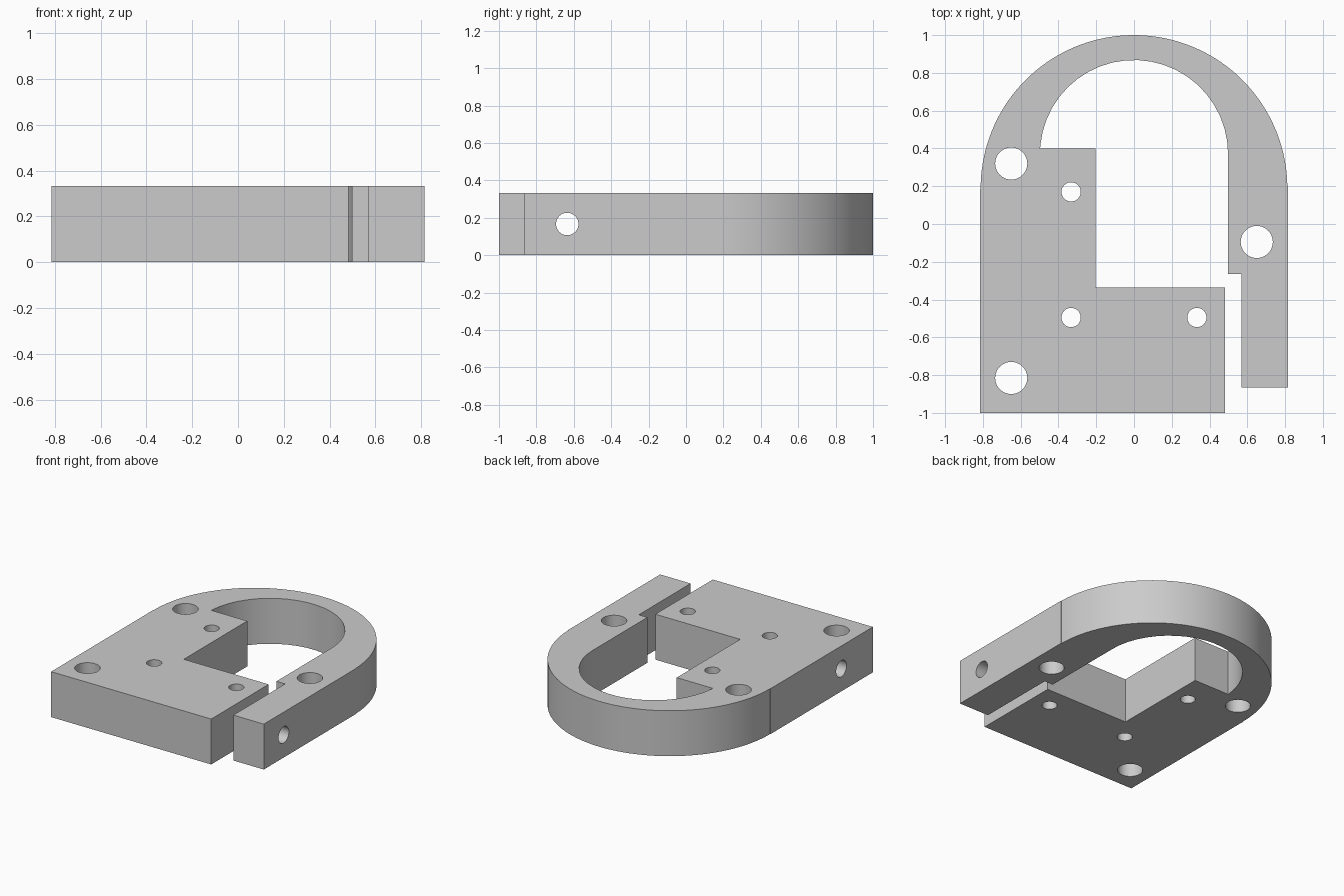
import bpy, bmesh
from math import cos, sin, pi, radians
from mathutils import Matrix, Vector

if "Cube" in bpy.data.objects:
    bpy.data.objects.remove(bpy.data.objects["Cube"], do_unlink=True)

HEIGHT = 0.333
HALF = 0.815

grey = bpy.data.materials.new("plain grey")
grey.use_nodes = True
colour = (0.6, 0.6, 0.6, 1)
grey.diffuse_color = colour
grey.node_tree.nodes["Principled BSDF"].inputs["Base Color"].default_value = colour


def arc(cy, r, start, end, steps):
    angles = [start + (end - start) * i / steps for i in range(steps + 1)]
    return [(r * cos(a), cy + r * sin(a)) for a in angles]


def plate(name, outline):
    bm = bmesh.new()
    face = bm.faces.new([bm.verts.new((x, y, 0)) for x, y in outline])
    top = bmesh.ops.extrude_face_region(bm, geom=[face])["geom"]
    bmesh.ops.translate(bm, vec=(0, 0, HEIGHT),
                        verts=[g for g in top if isinstance(g, bmesh.types.BMVert)])
    bmesh.ops.recalc_face_normals(bm, faces=bm.faces)
    mesh = bpy.data.meshes.new(name)
    bm.to_mesh(mesh)
    bm.free()
    obj = bpy.data.objects.new(name, mesh)
    bpy.context.collection.objects.link(obj)
    mesh.materials.append(grey)
    return obj


def add_cylinder(bm, centre, r, length, rotation):
    bmesh.ops.create_cone(bm, cap_ends=True, segments=40, radius1=r, radius2=r,
                          depth=length, matrix=Matrix.Translation(Vector(centre)) @ rotation)


# Clamp outline: base block, outer bow, slim arm, inner bow
outline = [(-HALF, -1), (0.483, -1), (0.483, -0.335), (-0.205, -0.335),
           (-0.205, 0.4), (-0.497, 0.4)]
outline += arc(0.37, 0.498, pi - 0.1, 0, 22)
outline += [(0.498, -0.265), (0.568, -0.265), (0.568, -0.865), (HALF, -0.865), (HALF, 0.2)]
outline += arc(0.188, 0.812, 0.015, pi, 72)
outline += [(-HALF, 0.185)]
body = plate("clamp_body", outline)

# Drill all holes with one cutter
bm = bmesh.new()
upright = Matrix.Identity(4)
for x, y in [(-0.65, 0.32), (-0.65, -0.815), (0.65, -0.095)]:
    add_cylinder(bm, (x, y, HEIGHT / 2), 0.085, 1, upright)
for x, y in [(-0.333, 0.17), (-0.333, -0.495), (0.333, -0.495)]:
    add_cylinder(bm, (x, y, HEIGHT / 2), 0.051, 1, upright)
add_cylinder(bm, (0, -0.635, HEIGHT / 2), 0.06, 2, Matrix.Rotation(pi / 2, 4, 'Y'))
mesh = bpy.data.meshes.new("hole_cutter")
bm.to_mesh(mesh)
bm.free()
mesh.materials.append(grey)
cutter = bpy.data.objects.new("hole_cutter", mesh)
cutter.hide_render = True
bpy.context.collection.objects.link(cutter)

drill = body.modifiers.new("holes", 'BOOLEAN')
drill.operation = 'DIFFERENCE'
drill.solver = 'EXACT'
drill.object = cutter
bpy.ops.object.select_all(action='DESELECT')
bpy.context.view_layer.objects.active = body
body.select_set(True)
bpy.ops.object.modifier_apply(modifier=drill.name)
bpy.data.objects.remove(cutter, do_unlink=True)

# Smooth curved walls, crisp edges
bpy.ops.object.shade_smooth_by_angle(angle=radians(30))
